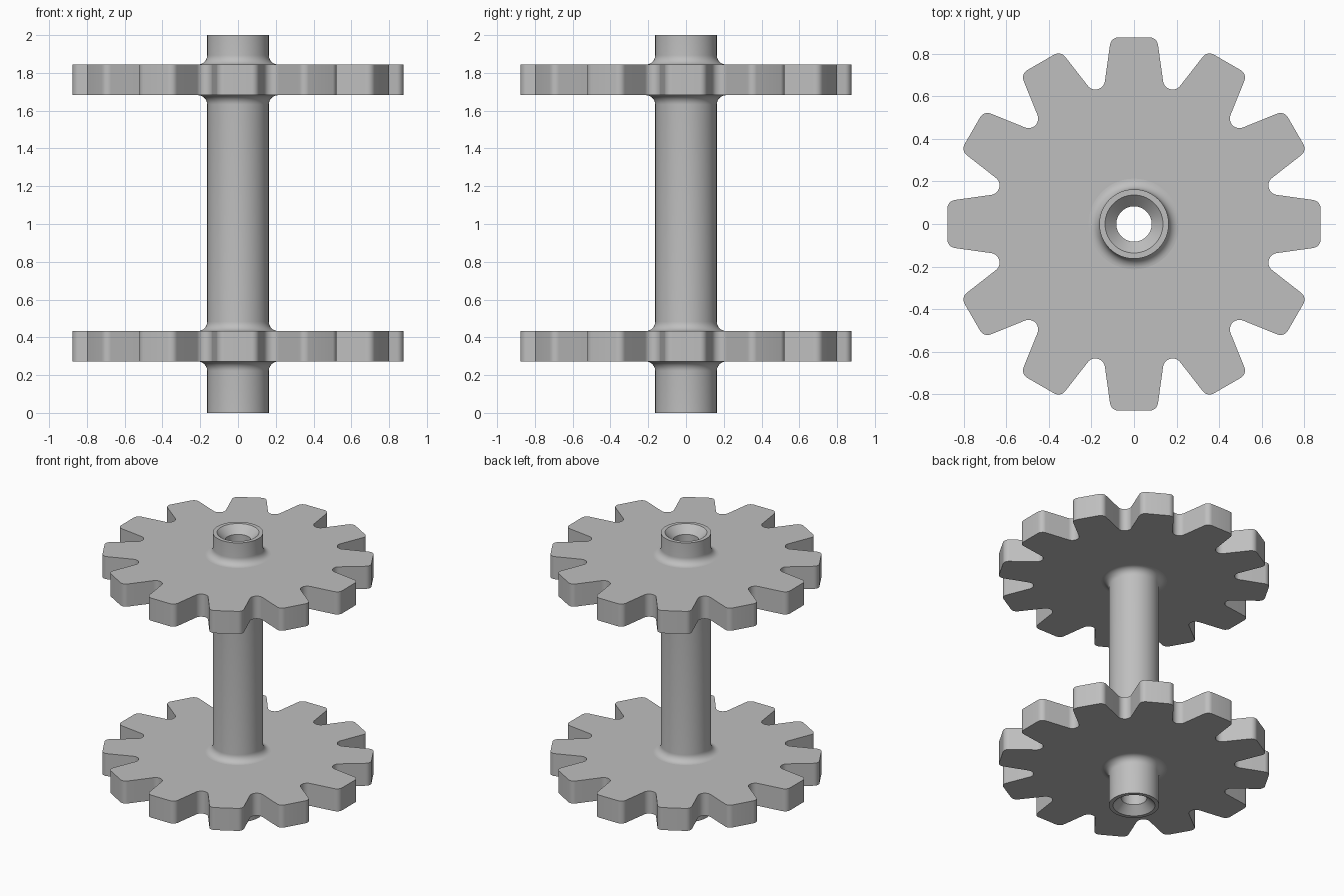
import bpy
import bmesh
from math import sin, cos, radians, pi
from mathutils import Matrix, Vector

cube = bpy.data.objects.get("Cube")
if cube:
    bpy.data.objects.remove(cube, do_unlink=True)

grey = bpy.data.materials.new("plain grey")
grey.use_nodes = True
GREY = (0.52, 0.52, 0.52, 1)
grey.diffuse_color = GREY
grey.node_tree.nodes["Principled BSDF"].inputs["Base Color"].default_value = GREY

TEETH = 12
SHAFT_R, RIM_R, BORE_R, SINK = 0.163, 0.136, 0.083, 0.053
FILLET = 0.05
GEARS = {"lower_gear": (0.272, 0.433), "upper_gear": (1.682, 1.844)}


def arc(cx, cy, r, start, end, steps):
    """Points on an arc, angles in degrees."""
    angles = [radians(start + (end - start) * i / steps) for i in range(steps + 1)]
    return [(cx + r * cos(a), cy + r * sin(a)) for a in angles]


def finish(name, bm):
    bmesh.ops.remove_doubles(bm, verts=bm.verts, dist=1e-5)
    bmesh.ops.recalc_face_normals(bm, faces=bm.faces)
    mesh = bpy.data.meshes.new(name)
    bm.to_mesh(mesh)
    bm.free()
    mesh.materials.append(grey)
    ob = bpy.data.objects.new(name, mesh)
    bpy.context.collection.objects.link(ob)
    bpy.ops.object.select_all(action="DESELECT")
    ob.select_set(True)
    bpy.context.view_layer.objects.active = ob
    bpy.ops.object.shade_smooth_by_angle(angle=radians(30))
    return ob


# Hollow shaft with countersunk ends and a fillet on each side of every gear
profile = [(BORE_R, SINK), (RIM_R, 0), (SHAFT_R, 0)]
for low, high in GEARS.values():
    c = SHAFT_R + FILLET
    profile += arc(c, low - FILLET, FILLET, 180, 90, 8)
    profile += arc(c, high + FILLET, FILLET, 270, 180, 8)
profile += [(SHAFT_R, 2), (RIM_R, 2), (BORE_R, 2 - SINK)]

bm = bmesh.new()
verts = [bm.verts.new((r, 0, z)) for r, z in profile]
edges = [bm.edges.new((v, verts[i - 1])) for i, v in enumerate(verts)]
bmesh.ops.spin(bm, geom=verts + edges, cent=(0, 0, 0), axis=(0, 0, 1),
               angle=2 * pi, steps=72, use_duplicate=False)
finish("shaft", bm)

# One gear sector: rounded tip corner, sloped flank, half of the round slot
pitch = 360 / TEETH
slot_x, slot_y = 0.70 * sin(radians(pitch / 2)), 0.70 * cos(radians(pitch / 2))
half = arc(0.073, 0.836, 0.04, 90, 8, 7)
half += arc(slot_x, slot_y, 0.045, 188, 270 - pitch / 2, 8)
hub = arc(0, 0, 0.19, 90 - pitch / 2, 90 + pitch / 2, 6)
sector = half + hub + [(-x, y) for x, y in reversed(half)]

for name, (low, high) in GEARS.items():
    bm = bmesh.new()
    for i in range(TEETH):
        turn = Matrix.Rotation(radians(pitch * i), 4, "Z")
        bm.faces.new([bm.verts.new(turn @ Vector((x, y, low))) for x, y in sector])
    bmesh.ops.remove_doubles(bm, verts=bm.verts, dist=1e-5)
    top = bmesh.ops.extrude_face_region(bm, geom=bm.faces[:], use_keep_orig=True)
    moved = [g for g in top["geom"] if isinstance(g, bmesh.types.BMVert)]
    bmesh.ops.translate(bm, verts=moved, vec=(0, 0, high - low))
    finish(name, bm)
